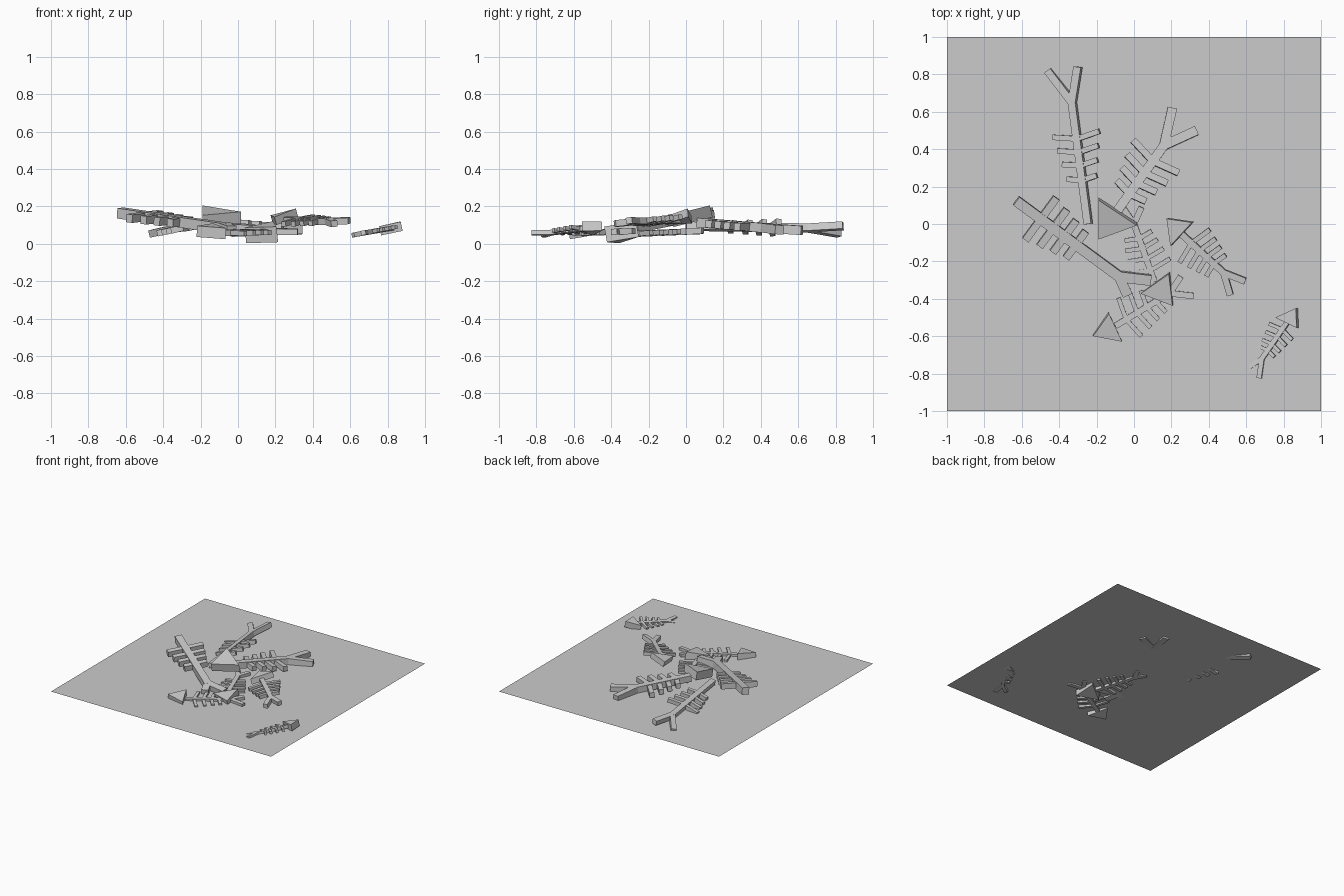
import bpy, bmesh
from mathutils import Vector as V

if "Cube" in bpy.data.objects:
    bpy.data.objects.remove(bpy.data.objects["Cube"])


def prism(bm, pts, plane, thick):
    """Lift plan points onto a sloped plane (point, z, gradient) and give them thickness."""
    o, z, (a, b) = plane
    n = V((-a, -b, 1)).normalized() * thick / 2
    mid = [V((p[0], p[1], z + a * (p[0] - o[0]) + b * (p[1] - o[1]))) for p in pts]
    top = [bm.verts.new(p + n) for p in mid]
    bot = [bm.verts.new(p - n) for p in mid]
    k = len(pts)
    bm.faces.new(top)
    bm.faces.new(bot[::-1])
    for i in range(k):
        j = (i + 1) % k
        bm.faces.new((top[i], bot[i], bot[j], top[j]))


def bar(bm, p, q, w, plane, thick):
    p, q = V(p), V(q)
    d = (q - p).normalized()
    s = V((-d.y, d.x)) * w / 2
    prism(bm, [p - s, q - s, q + s, p + s], plane, thick)


def fish_bone(name, neck, fork, tines, w, z, grad, ribs, reach, head=None,
              head_z=0, head_grad=(0, 0), head_t=0, slant=0.2):
    bm = bmesh.new()
    neck, fork = V(neck), V(fork)
    plane = (fork, z, grad)
    d = (fork - neck).normalized()
    side = V((-d.y, d.x))
    # spine and forked tail
    bar(bm, neck, fork + d * w * 0.3, w, plane, w)
    for t in tines:
        bar(bm, fork, t, w, plane, w * 0.98)
    # paired ribs
    for i, f in enumerate(ribs):
        p = neck.lerp(fork, f)
        r = reach * (1 - 0.12 * i)
        for s in (-1, 1):
            bar(bm, p, p + side * s * r + d * r * slant, w * 0.72, plane, w * 0.8)
    # wedge head
    if head:
        c = sum((V(p) for p in head), V((0, 0))) / 3
        prism(bm, head, (c, head_z, head_grad), head_t)
    bmesh.ops.recalc_face_normals(bm, faces=bm.faces)
    me = bpy.data.meshes.new(name)
    bm.to_mesh(me)
    bm.free()
    bpy.context.collection.objects.link(bpy.data.objects.new(name, me))


# flat ground sheet
bpy.ops.mesh.primitive_plane_add(size=2, location=(0, 0, 0.06))
bpy.context.object.name = "ground_sheet"

# headless skeletons
fish_bone("left_fish_bone", (-0.63, 0.125), (-0.08, -0.28), [(-0.035, -0.38), (0.09, -0.30)],
          0.055, 0.085, (-0.05, 0.13), (0.24, 0.36, 0.47, 0.58), 0.14, slant=0)
fish_bone("back_left_fish_bone", (-0.245, 0), (-0.33, 0.65), [(-0.30, 0.84), (-0.46, 0.82)],
          0.04, 0.085, (0.25, 0.02), (0.70, 0.59, 0.48, 0.36), 0.125)

# skeletons with heads
fish_bone("right_fish_bone", (0.24, -0.04), (0.48, -0.26), [(0.595, -0.305), (0.515, -0.38)],
          0.035, 0.12, (0.09, 0.13), (0.28, 0.46, 0.62, 0.78), 0.12,
          [(0.18, 0.03), (0.2, -0.115), (0.315, 0.01)], 0.14, (0.28, 0.1), 0.045)
fish_bone("back_right_fish_bone", (-0.09, 0.07), (0.16, 0.42), [(0.205, 0.62), (0.335, 0.50)],
          0.05, 0.085, (-0.03, -0.06), (0.76, 0.58, 0.42, 0.26), 0.15,
          [(-0.19, -0.075), (0.015, 0), (-0.19, 0.135)], 0.145, (0.0, 0.25), 0.065)
fish_bone("front_fish_bone", (-0.10, -0.545), (0.19, -0.37), [(0.25, -0.28), (0.32, -0.385)],
          0.033, 0.065, (0, 0.04), (0.2, 0.4, 0.58, 0.75), 0.12,
          [(-0.22, -0.595), (-0.065, -0.625), (-0.135, -0.475)], 0.067, (-0.05, 0.15), 0.06)
fish_bone("small_fish_bone", (0.82, -0.525), (0.685, -0.72), [(0.615, -0.765), (0.67, -0.825)],
          0.026, 0.06, (0.2, -0.02), (0.2, 0.4, 0.6, 0.77), 0.075,
          [(0.87, -0.45), (0.76, -0.50), (0.875, -0.555)], 0.086, (0.22, 0.02), 0.05)
fish_bone("middle_fish_bone", (0.11, -0.31), (0.0, 0.0), [(-0.055, 0.08), (0.04, 0.09)],
          0.033, 0.065, (0.02, 0.05), (0.2, 0.4, 0.58, 0.75), 0.12,
          [(0.21, -0.43), (0.19, -0.26), (0.04, -0.365)], 0.058, (0.1, 0.18), 0.085)
